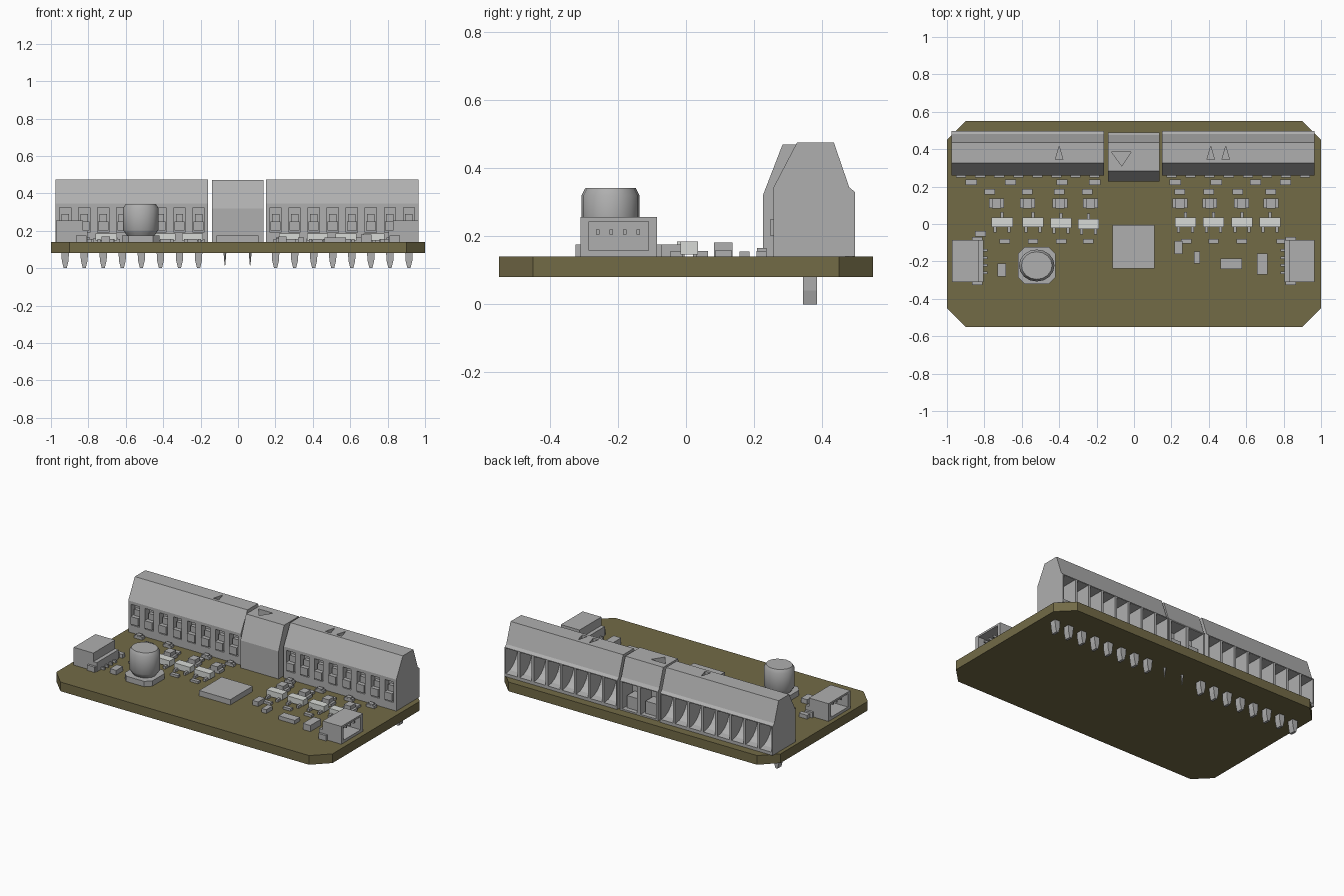
import bpy, bmesh, math
from mathutils import Vector

cube = bpy.data.objects.get("Cube")
if cube:
    bpy.data.objects.remove(cube, do_unlink=True)


def material(name, rgb):
    m = bpy.data.materials.new(name)
    m.use_nodes = True
    m.diffuse_color = (*rgb, 1)
    m.node_tree.nodes["Principled BSDF"].inputs["Base Color"].default_value = (*rgb, 1)
    return m


GREY = material("component grey", (0.43, 0.43, 0.43))
LIGHT = material("light grey", (0.68, 0.70, 0.67))
OLIVE = material("board olive", (0.17, 0.145, 0.062))
TOP = 0.14  # upper face of the board


def finish(bm, name, mat):
    bmesh.ops.recalc_face_normals(bm, faces=bm.faces)
    mesh = bpy.data.meshes.new(name)
    bm.to_mesh(mesh)
    bm.free()
    mesh.materials.append(mat)
    ob = bpy.data.objects.new(name, mesh)
    bpy.context.collection.objects.link(ob)
    return ob


def add_prism(bm, pts, axis, a, b):
    """Extrude a 2D outline along x or z from a to b."""
    def place(p, t):
        return (t, *p) if axis == "x" else (*p, t)
    lo = [bm.verts.new(place(p, a)) for p in pts]
    hi = [bm.verts.new(place(p, b)) for p in pts]
    bm.faces.new(lo)
    bm.faces.new(hi)
    n = len(pts)
    for i in range(n):
        j = (i + 1) % n
        bm.faces.new((lo[i], lo[j], hi[j], hi[i]))


def add_box(bm, x0, x1, y0, y1, z0, z1):
    add_prism(bm, [(x0, y0), (x1, y0), (x1, y1), (x0, y1)], "z", z0, z1)


def prism(name, pts, axis, a, b, mat=GREY):
    bm = bmesh.new()
    add_prism(bm, pts, axis, a, b)
    return finish(bm, name, mat)


def carve(ob, cutter_bm):
    cutter = finish(cutter_bm, "cutter", GREY)
    cutter.hide_render = True
    mod = ob.modifiers.new("carve", "BOOLEAN")
    mod.operation, mod.solver, mod.object = "DIFFERENCE", "EXACT", cutter
    bpy.context.view_layer.update()
    dg = bpy.context.evaluated_depsgraph_get()
    mesh = bpy.data.meshes.new_from_object(ob.evaluated_get(dg))
    ob.modifiers.clear()
    ob.data = mesh
    bpy.data.objects.remove(cutter, do_unlink=True)


def chamfered(w, d, c, cx=0, cy=0):
    pts = [(w, c - d), (w, d - c), (w - c, d), (c - w, d),
           (-w, d - c), (-w, c - d), (c - w, -d), (w - c, -d)]
    return [(cx + x, cy + y) for x, y in pts]


# Circuit board
prism("circuit_board", chamfered(1, 0.55, 0.1), "z", 0.08, TOP, OLIVE)

# Terminal blocks with front windows, wire scoops at the back and solder pins
SIDE = [(0.258, TOP), (0.258, 0.345), (0.326, 0.475), (0.435, 0.475),
        (0.48, 0.344), (0.497, 0.33), (0.497, TOP)]
SCOOP = [(0.6, 0.16), (0.49, 0.16)] + [
    (0.49 - 0.12 * math.sin(t), 0.3 - 0.14 * math.cos(t))
    for t in (0.3, 0.6, 0.9, 1.2, math.pi / 2)] + [(0.37, 0.325), (0.6, 0.325)]


def notch(bm, x, y, w, d):
    add_prism(bm, [(x - w, y - d), (x + w, y - d), (x, y + d)], "z", 0.43, 0.6)


def terminal_block(name, x0, x1, notches):
    pitch = (x1 - x0) / 8
    body = prism(name, SIDE, "x", x0, x1)
    cut, levers, pins = bmesh.new(), bmesh.new(), bmesh.new()
    for i in range(8):
        c = x0 + pitch * (i + 0.5)
        add_box(cut, c - 0.03, c + 0.03, 0.2, 0.30, 0.19, 0.325)
        add_prism(cut, SCOOP, "x", c - 0.043, c + 0.043)
        add_box(levers, c - 0.027, c + 0.027, 0.248, 0.30, 0.2, 0.25)
        add_box(levers, c - 0.02, c + 0.02, 0.275, 0.30, 0.25, 0.29)
        # Pin narrows to its tip
        ring = [(c - 0.02, 0.08), (c + 0.02, 0.08), (c + 0.018, 0.04),
                (c + 0.008, 0), (c - 0.008, 0), (c - 0.018, 0.04)]
        a = [pins.verts.new((x, 0.344, z)) for x, z in ring]
        b = [pins.verts.new((x, 0.385, z)) for x, z in ring]
        pins.faces.new(a)
        pins.faces.new(b)
        for k in range(6):
            j = (k + 1) % 6
            pins.faces.new((a[k], a[j], b[j], b[k]))
    for x in notches:
        notch(cut, x, 0.38, 0.02, 0.035)
    carve(body, cut)
    finish(levers, name + "_levers", GREY)
    finish(pins, name + "_pins", GREY)


terminal_block("right_terminal_block", -0.975, -0.16, [-0.4])
terminal_block("left_terminal_block", 0.15, 0.965, [0.41, 0.49])

# Centre power terminal
POWER = [(0.226, TOP), (0.226, 0.32), (0.284, 0.47), (0.435, 0.47),
         (0.475, 0.35), (0.49, 0.33), (0.49, TOP)]
power = prism("power_terminal", POWER, "x", -0.14, 0.135)
cut, inner, pins = bmesh.new(), bmesh.new(), bmesh.new()
for c in (-0.07, 0.065):
    add_box(cut, c - 0.055, c + 0.055, 0.38, 0.6, 0.15, 0.325)
    add_box(inner, c - 0.04, c + 0.04, 0.375, 0.46, 0.145, 0.23)
    bmesh.ops.create_cone(pins, cap_ends=True, segments=6, radius1=0.002, radius2=0.009,
                          depth=0.07)
    bmesh.ops.translate(pins, verts=pins.verts[-12:], vec=(c, 0.36, 0.05))
add_prism(cut, [(-0.12, 0.385), (-0.015, 0.385), (-0.065, 0.31)], "z", 0.42, 0.6)
carve(power, cut)
finish(inner, "power_terminal_clamps", GREY)
finish(pins, "power_terminal_pins", GREY)

# Side sockets, open to the outside, with contacts, tabs and leads
for side, s, out in (("right", -1, 0.972), ("left", 1, 0.965)):
    bm = bmesh.new()

    def part(x0, x1, y0, y1, z0, z1):
        add_box(bm, s * x0, s * x1, y0, y1, z0, z1)
    part(0.83, 0.87, -0.31, -0.085, TOP, 0.256)
    part(0.805, 0.83, -0.31, -0.085, TOP, 0.20)
    part(0.87, out, -0.31, -0.085, TOP, 0.158)
    part(0.87, out, -0.31, -0.085, 0.244, 0.256)
    part(0.87, out, -0.31, -0.285, 0.158, 0.244)
    part(0.87, out, -0.11, -0.085, 0.158, 0.244)
    for y in (-0.315, -0.08):
        part(0.81, 0.865, y - 0.01, y + 0.01, TOP, 0.175)
    for i in range(4):
        y = -0.26 + 0.04 * i
        part(0.87, 0.94, y - 0.005, y + 0.005, 0.205, 0.22)
        part(0.783, 0.805, y - 0.006, y + 0.006, TOP, 0.155)
    finish(bm, side + "_socket", GREY)

# Main chip
bm = bmesh.new()
add_box(bm, -0.115, 0.11, -0.237, -0.005, TOP, 0.175)
finish(bm, "main_chip", GREY)

# Capacitor: chamfered base and round can
prism("capacitor_base", chamfered(0.1, 0.098, 0.035, -0.52, -0.222), "z", TOP, 0.175)
bm = bmesh.new()
rings = []
for r, z in ((0.07, 0.17), (0.085, 0.19), (0.095, 0.205), (0.095, 0.32), (0.082, 0.342)):
    rings.append([bm.verts.new((-0.52 + r * math.cos(k * math.tau / 16),
                                -0.222 + 0.9 * r * math.sin(k * math.tau / 16), z))
                  for k in range(16)])
for a, b in zip(rings, rings[1:]):
    for k in range(16):
        j = (k + 1) % 16
        bm.faces.new((a[k], a[j], b[j], b[k]))
bm.faces.new(rings[0])
bm.faces.new(rings[-1])
can = finish(bm, "capacitor_can", GREY)
bpy.ops.object.select_all(action="DESELECT")
can.select_set(True)
bpy.context.view_layer.objects.active = can
bpy.ops.object.shade_smooth_by_angle(angle=math.radians(35))

# Row of transistors with three legs each
bodies, legs = bmesh.new(), bmesh.new()
for x, y in ((-0.705, 0.01), (-0.54, 0.01), (-0.39, 0.005), (-0.243, 0),
             (0.275, 0.01), (0.425, 0.01), (0.577, 0.01), (0.727, 0.01)):
    add_box(bodies, x - 0.057, x + 0.057, y - 0.026, y + 0.026, 0.147, 0.185)
    for dx, a, b in ((0, 0.02, 0.055), (-0.037, -0.055, -0.02), (0.037, -0.055, -0.02)):
        add_box(legs, x + dx - 0.008, x + dx + 0.008, y + a, y + b, TOP, 0.156)
finish(bodies, "transistor_bodies", LIGHT)
finish(legs, "transistor_legs", GREY)

# Indicator lamps: raised centre between two low end pads
lamps = bmesh.new()
for x in (-0.735, -0.57, -0.395, -0.232, 0.245, 0.405, 0.575, 0.732):
    add_box(lamps, x - 0.04, x + 0.04, 0.085, 0.135, TOP, 0.158)
    add_box(lamps, x - 0.024, x + 0.024, 0.083, 0.137, TOP, 0.182)
finish(lamps, "indicator_lamps", GREY)

# Small parts around the rows
small = bmesh.new()
for x in (-0.87, -0.66, -0.385, -0.21, 0.22, 0.44, 0.65, 0.81):
    add_box(small, x - 0.03, x + 0.03, 0.208, 0.237, TOP, 0.157)
    add_box(small, x - 0.017, x + 0.017, 0.209, 0.236, TOP, 0.165)
for x in (-0.77, -0.57, -0.4, -0.25, 0.245, 0.4, 0.555, 0.73):
    add_box(small, x - 0.028, x + 0.028, 0.158, 0.187, TOP, 0.155)
for x in (-0.69, -0.54, -0.39, -0.245, 0.28, 0.425, 0.577, 0.79):
    add_box(small, x - 0.028, x + 0.028, -0.104, -0.08, TOP, 0.155)
for x, y, w, d, h in ((-0.82, -0.053, 0.06, 0.03, 0.025), (-0.708, -0.245, 0.045, 0.07, 0.03),
                      (0.237, -0.125, 0.042, 0.07, 0.03), (0.337, -0.18, 0.034, 0.065, 0.025),
                      (0.52, -0.212, 0.115, 0.055, 0.025), (0.686, -0.215, 0.055, 0.112, 0.04)):
    add_box(small, x - w / 2, x + w / 2, y - d / 2, y + d / 2, TOP, TOP + h)
finish(small, "small_parts", GREY)
